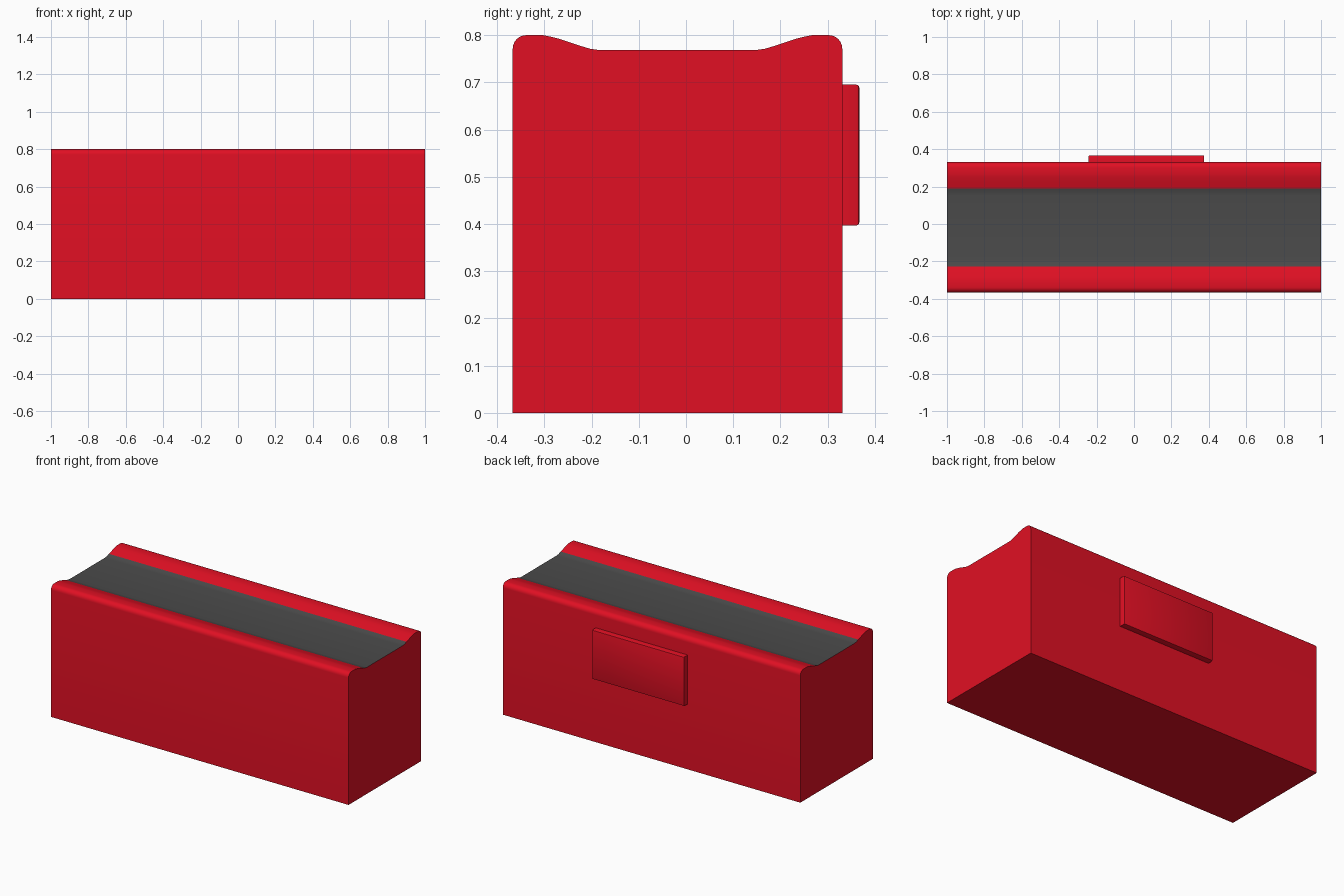
import bpy, bmesh, math

cube = bpy.data.objects.get("Cube")
if cube:
    bpy.data.objects.remove(cube, do_unlink=True)


def make_material(name, colour):
    mat = bpy.data.materials.new(name)
    mat.use_nodes = True
    mat.diffuse_color = colour
    mat.node_tree.nodes["Principled BSDF"].inputs["Base Color"].default_value = colour
    return mat


def add_object(name, bm, materials):
    bmesh.ops.recalc_face_normals(bm, faces=bm.faces)
    mesh = bpy.data.meshes.new(name)
    bm.to_mesh(mesh)
    bm.free()
    obj = bpy.data.objects.new(name, mesh)
    bpy.context.collection.objects.link(obj)
    for mat in materials:
        mesh.materials.append(mat)
    bpy.ops.object.select_all(action="DESELECT")
    obj.select_set(True)
    bpy.context.view_layer.objects.active = obj
    bpy.ops.object.shade_smooth_by_angle(angle=math.radians(35))
    return obj


red = make_material("red", (0.75, 0.005, 0.017, 1))
grey = make_material("dark grey", (0.07, 0.07, 0.07, 1))

# Half of the cross-section: outer wall, rounded lip, slope into the hollow
CENTRE, HALF, TOP, RADIUS = -0.018, 0.349, 0.80, 0.029
half = [(HALF, 0)]
for i in range(7):
    a = math.pi / 2 * i / 6
    half.append((HALF - RADIUS + RADIUS * math.cos(a), TOP - RADIUS + RADIUS * math.sin(a)))
half += [(0.285, 0.80), (0.27, 0.797), (0.25, 0.792), (0.208, 0.778),
         (0.185, 0.771), (0.17, 0.769)]
profile = [(CENTRE + d, z) for d, z in half]
profile += [(CENTRE - d, z) for d, z in reversed(half)]

# Body: the cross-section extruded along x, with a grey hollow
bm = bmesh.new()
end = bm.faces.new([bm.verts.new((-1, y, z)) for y, z in profile])
swept = bmesh.ops.extrude_face_region(bm, geom=[end], use_keep_orig=True)
bmesh.ops.translate(bm, vec=(2, 0, 0),
                    verts=[v for v in swept["geom"] if isinstance(v, bmesh.types.BMVert)])
bm.normal_update()
for face in bm.faces:
    mid = face.calc_center_median()
    if abs(mid.x) < 0.5 and mid.z > 0.7 and abs(mid.y - CENTRE) < 0.2:
        face.material_index = 1
add_object("body", bm, [red, grey])

# Raised plate on the back, softened on its outer edges
X0, X1, Y0, Y1, Z0, Z1 = -0.243, 0.375, 0.33, 0.367, 0.397, 0.695
bm = bmesh.new()
bmesh.ops.create_cube(bm, size=1)
for v in bm.verts:
    v.co = (X1 if v.co.x > 0 else X0, Y1 if v.co.y > 0 else Y0, Z1 if v.co.z > 0 else Z0)
outer = [e for e in bm.edges if all(v.co.y > Y0 + 0.01 for v in e.verts)]
bmesh.ops.bevel(bm, geom=outer, offset=0.006, segments=2, profile=0.5, affect="EDGES")
add_object("back_plate", bm, [red])
